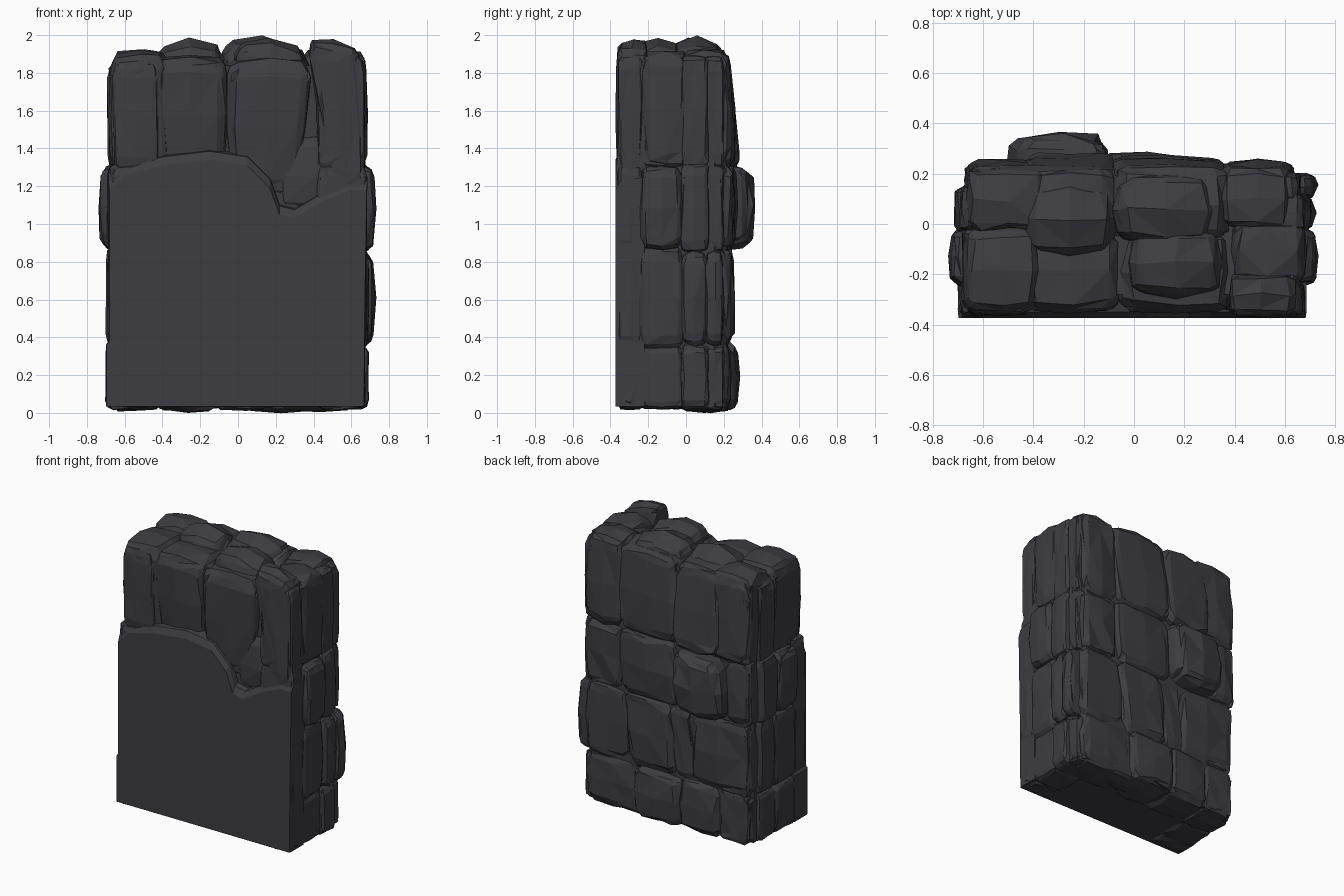
import bpy, bmesh, random
from mathutils import Vector

if "Cube" in bpy.data.objects:
    bpy.data.objects.remove(bpy.data.objects["Cube"])

random.seed(11)
mat = bpy.data.materials.new("dark slate grey")
mat.diffuse_color = (0.047, 0.046, 0.054, 1)
mat.use_nodes = True
mat.node_tree.nodes["Principled BSDF"].inputs["Base Color"].default_value = mat.diffuse_color
stones = bmesh.new()


def stone(x0, x1, y0, y1, z0, z1, lean=0.0, taper=0.0, lean_y=0.0, tilt=0.0, n=5.0, jit=0.01, grow=0.0):
    """Chiselled boulder: a gridded cube, rounded, leaned, tapered downwards, top tilted, jittered."""
    c = Vector(((x0 + x1) / 2, (y0 + y1) / 2, (z0 + z1) / 2))
    h = Vector(((x1 - x0) / 2, (y1 - y0) / 2, (z1 - z0) / 2))
    b = bmesh.new()
    bmesh.ops.create_cube(b, size=2)
    bmesh.ops.subdivide_edges(b, edges=b.edges[:], cuts=3, use_grid_fill=True)
    vmap = {}
    for v in b.verts:
        p = Vector([t * 1.5 if abs(t) < 0.9 else t for t in v.co])
        p /= sum(abs(t) ** n for t in p) ** (1 / n)
        k = 1 - taper * (1 - p.z) / 2
        q = Vector((p.x * (h.x + grow) * k + lean * p.z, p.y * h.y + lean_y * p.z, p.z * (h.z + grow)))
        if p.z > 0.5:
            q.z += tilt * p.x
        q += Vector([random.uniform(-jit, jit) for a in h])
        vmap[v] = stones.verts.new(c + q)
    for f in b.faces:
        vs = [vmap[v] for v in f.verts]
        i = random.choice((0, 1))
        stones.faces.new((vs[i], vs[i + 1], vs[i + 2]))
        stones.faces.new((vs[i], vs[i + 2], vs[(i + 3) % 4]))
    b.free()


def prism(bm, rings):
    """Closed solid through rings of equal length."""
    rs = [[bm.verts.new(p) for p in r] for r in rings]
    m = len(rs[0])
    for a, b in zip(rs, rs[1:]):
        for i in range(m):
            j = (i + 1) % m
            bm.faces.new((a[i], a[j], b[j], b[i]))
    bm.faces.new(rs[0][::-1])
    bm.faces.new(rs[-1])
    bmesh.ops.recalc_face_normals(bm, faces=bm.faces[:])


# back courses: z range, column splits in x, outermost y of each stone, lean
for z0, z1, xs, ys, lean in [
        (0.03, 0.36, (-0.65, -0.42, -0.12, 0.22, 0.62), (0.23, 0.26, 0.28, 0.24), 0.0),
        (0.36, 0.87, (-0.65, -0.2, -0.06, 0.3, 0.63), (0.25, 0.24, 0.26, 0.24), 0.03),
        (0.87, 1.31, (-0.65, -0.49, -0.1, 0.35, 0.62), (0.25, 0.375, 0.27, 0.25), 0.02)]:
    for a, b, y in zip(xs, xs[1:], ys):
        ln = lean if -0.5 < a < 0.3 else 0
        stone(a, b, -0.05, y, z0, z1, ln, n=3 if y > 0.3 else 5, grow=0.022)

# side courses: column splits in y, then z range and outermost x of each stone
for side, splits, courses in (
        (1, (-0.35, -0.24, -0.02, 0.11, 0.19), [(0.03, 0.35, (0.67, 0.67, 0.69, 0.66)),
                                                (0.35, 0.86, (0.68, 0.69, 0.72, 0.73)),
                                                (0.86, 1.31, (0.68, 0.735, 0.70, 0.66)),
                                                (1.30, 1.88, (0.67, 0.67, 0.68, 0.66))]),
        (-1, (-0.35, -0.24, -0.02, 0.14, 0.22), [(0.03, 0.36, (0.70, 0.70, 0.69, 0.65)),
                                                 (0.36, 0.87, (0.69, 0.70, 0.69, 0.65)),
                                                 (0.87, 1.31, (0.69, 0.74, 0.71, 0.67)),
                                                 (1.29, 1.84, (0.66, 0.68, 0.69, 0.65))])):
    for z0, z1, outs in courses:
        for a, b, x in zip(splits, splits[1:], outs):
            lo, hi = sorted((side * 0.42, side * x))
            stone(lo, hi, a - 0.012, b + 0.012, z0 - 0.012, z1 + 0.012, jit=0.006, n=4 if x > 0.715 else 8)

# crown boulders along the front, undercut towards the slab
stone(-0.69, -0.36, -0.355, 0.02, 1.24, 1.92, lean_y=-0.015, n=4.5)
stone(-0.47, -0.03, -0.35, 0.02, 1.25, 1.90, taper=0.1, lean_y=-0.02, n=4)
stone(-0.11, 0.41, -0.35, -0.0, 1.12, 1.89, lean=0.02, taper=0.3, lean_y=-0.015, n=4.5)
stone(-0.04, 0.38, -0.31, 0.0, 1.4, 1.985, tilt=-0.02, n=3, jit=0.008)
stone(0.39, 0.70, -0.37, -0.19, 1.16, 1.975, lean=-0.045, taper=0.45, tilt=-0.03, n=5, jit=0.008)
stone(0.38, 0.69, -0.24, 0.02, 1.28, 1.92, n=5)
stone(0.16, 0.66, -0.34, -0.05, 1.02, 1.48, n=3)

# crown boulders along the back
stone(-0.68, -0.32, -0.02, 0.25, 1.28, 1.92, lean_y=-0.02, n=5)
stone(-0.45, -0.06, -0.02, 0.27, 1.28, 1.92, lean_y=-0.035, n=4.5)
stone(-0.47, -0.04, -0.16, 0.2, 1.3, 1.99, n=2.6, jit=0.008)
stone(-0.13, 0.39, -0.06, 0.26, 1.28, 1.93, lean=0.02, lean_y=-0.02, n=4.5)
stone(-0.11, 0.37, -0.1, 0.22, 1.4, 1.995, tilt=-0.02, n=2.8, jit=0.008)
stone(0.33, 0.64, -0.02, 0.25, 1.28, 1.93, lean_y=-0.015, n=4.5)

# low foot under the back
stone(-0.38, -0.06, 0.02, 0.22, 0.015, 0.3, n=4, jit=0.005)
stone(0.0, 0.45, 0.02, 0.24, 0.0, 0.3, n=4, jit=0.003)

# smooth front slab with a worn upper edge
outline = [(-0.70, 0.035), (0.67, 0.035), (0.675, 0.6), (0.685, 1.25), (0.60, 1.25), (0.45, 1.19),
           (0.30, 1.10), (0.22, 1.12), (0.17, 1.26), (0.05, 1.38), (-0.15, 1.41), (-0.40, 1.38),
           (-0.60, 1.33), (-0.685, 1.25), (-0.685, 0.38), (-0.70, 0.36)]
worn = [(x * 0.995, z - (0.07 if z > 1 else 0)) for x, z in outline]
prism(stones, [[(x, -0.374, z) for x, z in worn],
               [(x, -0.35, z - (0.025 if z > 1 else 0)) for x, z in outline],
               [(x, -0.22, z) for x, z in outline]])

# solid core that closes the joints
core = bmesh.new()
sq = [(-0.655, -0.31), (0.655, -0.31), (0.655, 0.15), (0.59, 0.215), (-0.61, 0.22), (-0.655, 0.17)]
prism(core, [[(x, y, 0.032) for x, y in sq], [(x, y, 1.15) for x, y in sq],
             [(x, max(y, -0.28), 1.4) for x, y in sq], [(x * 0.98, max(min(y, 0.18), -0.28), 1.84) for x, y in sq]])


def make(name, bm):
    bmesh.ops.recalc_face_normals(bm, faces=bm.faces[:])
    me = bpy.data.meshes.new(name)
    bm.to_mesh(me)
    me.materials.append(mat)
    ob = bpy.data.objects.new(name, me)
    bpy.context.collection.objects.link(ob)
    return ob


# fuse everything into one weathered wall
wall = make("rock_wall", core)
blocks = make("stone_blocks", stones)
mod = wall.modifiers.new("fuse", 'BOOLEAN')
mod.operation, mod.solver, mod.use_self, mod.object = 'UNION', 'EXACT', True, blocks
fused = bpy.data.meshes.new_from_object(wall.evaluated_get(bpy.context.evaluated_depsgraph_get()))
wall.modifiers.clear()
wall.data = fused
bpy.data.objects.remove(blocks)
